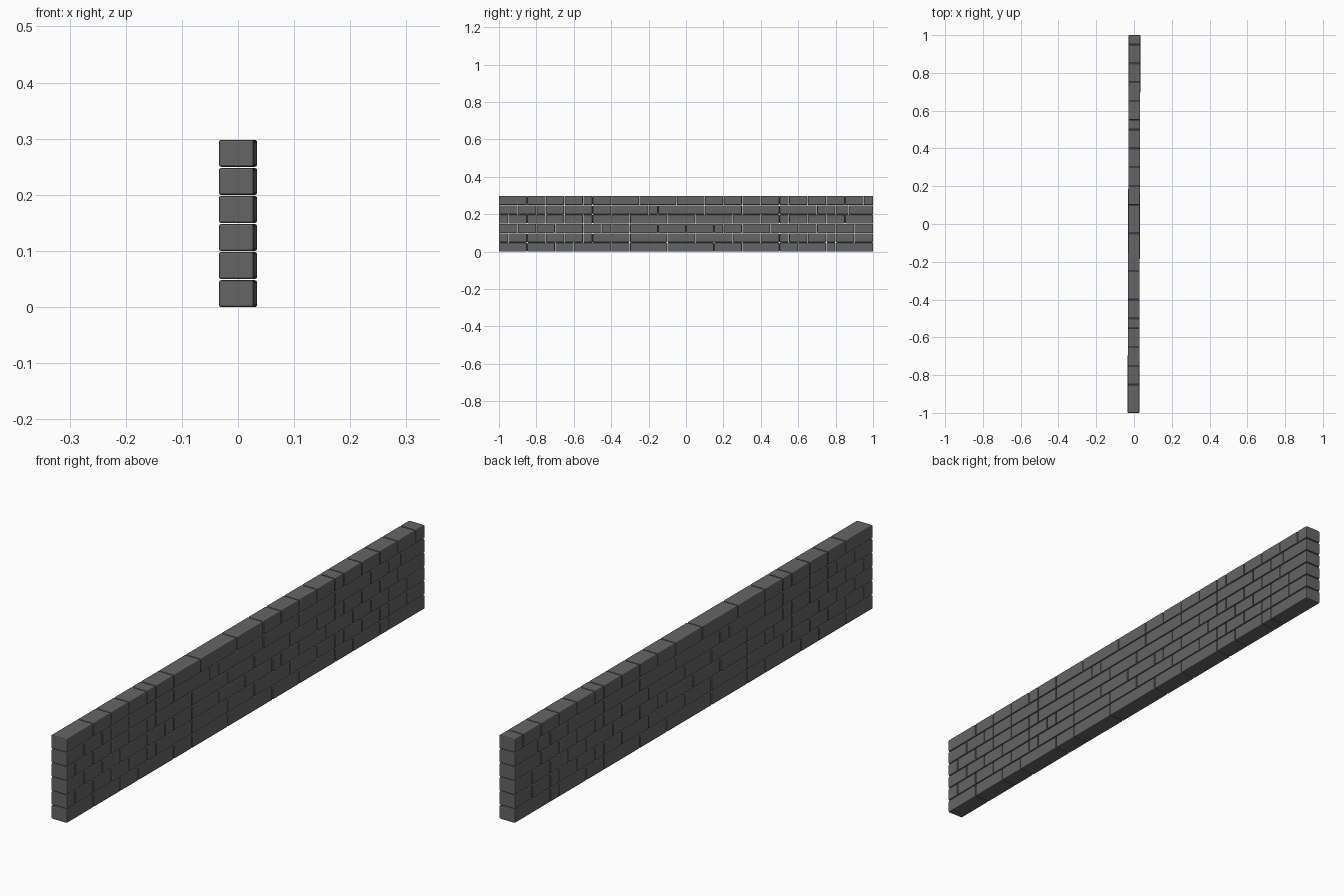
import bpy, bmesh
from mathutils import Matrix

if "Cube" in bpy.data.objects:
    bpy.data.objects.remove(bpy.data.objects["Cube"])

PITCH, GAP, DEPTH, SKEW = 0.05, 0.0022, 0.062, 0.003

# vertical joints of each course, bottom to top, in hundredths along y
COURSES = [
    [-85, -70, -60, -40, -30, -10, 15, 30, 50, 60, 75, 80],
    [-95, -85, -75, -65, -55, -50, -30, -10, 5, 25, 40, 50, 55, 65, 75, 80, 90],
    [-90, -80, -70, -55, -45, -40, -30, -15, 0, 15, 20, 30, 45, 60, 70, 80, 90],
    [-95, -85, -75, -65, -55, -50, -30, -10, 5, 25, 40, 50, 55, 65, 75, 85],
    [-90, -80, -75, -65, -50, -40, -20, -15, 10, 30, 50, 70, 80, 87],
    [-85, -75, -65, -55, -50, -40, -25, -5, 10, 20, 30, 40, 50, 55, 65, 75, 85, 95],
]


def course(index, joints):
    """One row of separate bricks with softened edges."""
    bm = bmesh.new()
    cuts = [-1.0] + [j / 100 for j in joints] + [1.0]
    z = index * PITCH + (PITCH - GAP) / 2
    for a, b in zip(cuts, cuts[1:]):
        lo = a if a == -1 else a + GAP / 2
        hi = b if b == 1 else b - GAP / 2
        mid = (lo + hi) / 2
        m = Matrix.Translation((SKEW * mid, mid, z)) @ Matrix.Rotation(-SKEW, 4, 'Z')
        m = m @ Matrix.Diagonal((DEPTH, hi - lo, PITCH - GAP, 1))
        bmesh.ops.create_cube(bm, size=1, matrix=m)
    mesh = bpy.data.meshes.new(f"brick_course_{index + 1}")
    bm.to_mesh(mesh)
    bm.free()
    obj = bpy.data.objects.new(mesh.name, mesh)
    bpy.context.collection.objects.link(obj)
    mesh.materials.append(stone)
    bevel = obj.modifiers.new("soft_edges", 'BEVEL')
    bevel.width = 0.0035
    bevel.segments = 2


# dark grey stone
stone = bpy.data.materials.new("stone")
stone.diffuse_color = (0.13, 0.13, 0.13, 1)
stone.use_nodes = True
stone.node_tree.nodes["Principled BSDF"].inputs["Base Color"].default_value = stone.diffuse_color

for i, joints in enumerate(COURSES):
    course(i, joints)
